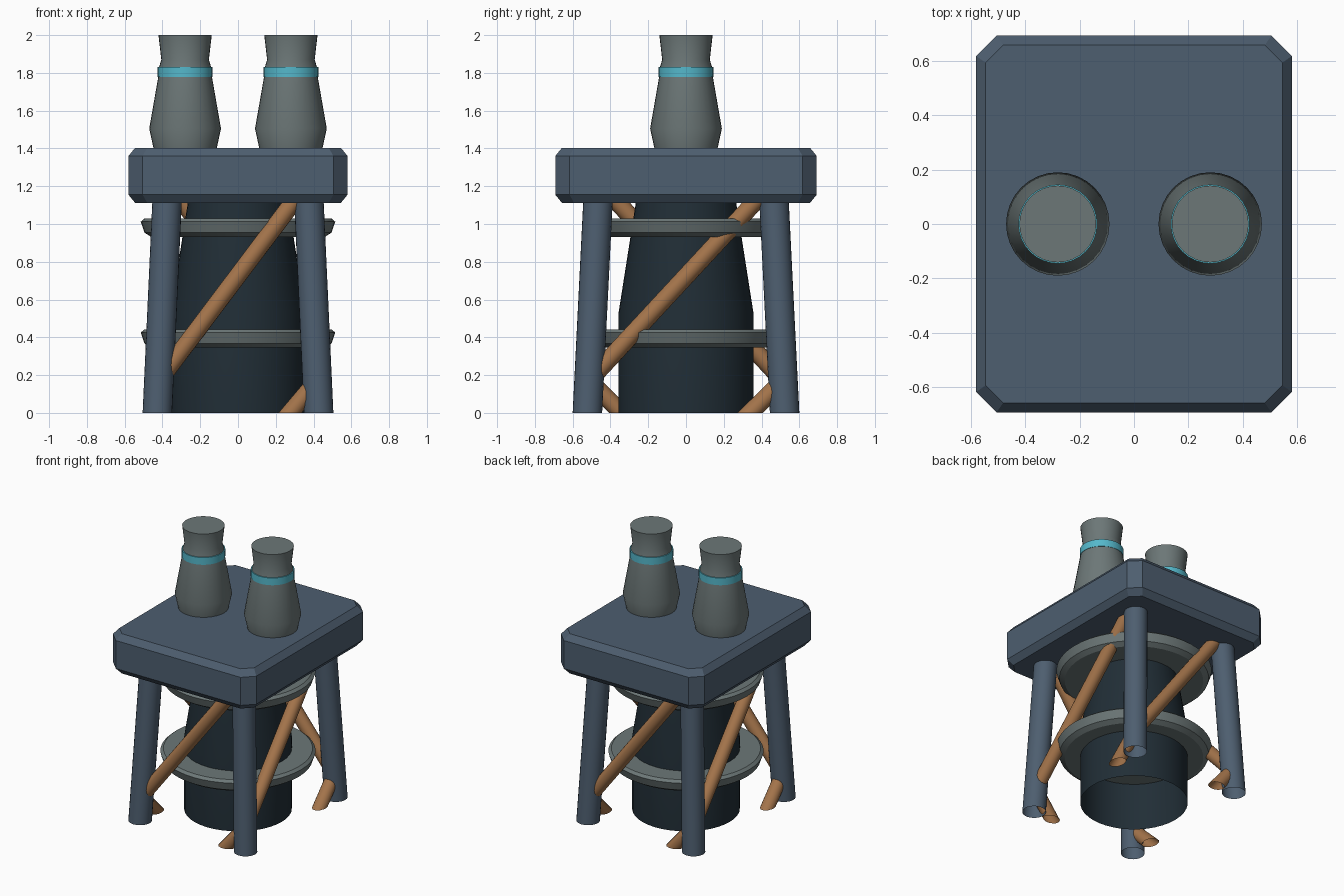
import bpy, bmesh, math
from mathutils import Vector

cube = bpy.data.objects.get("Cube")
if cube:
    bpy.data.objects.remove(cube, do_unlink=True)


def material(name, r, g, b):
    m = bpy.data.materials.new(name)
    m.use_nodes = True
    m.diffuse_color = (r, g, b, 1)
    node = next(n for n in m.node_tree.nodes if n.type == 'BSDF_PRINCIPLED')
    node.inputs["Base Color"].default_value = (r, g, b, 1)
    return m


slate = material("slate blue steel", 0.075, 0.112, 0.16)
dark = material("dark core", 0.015, 0.027, 0.037)
grey = material("grey metal", 0.15, 0.185, 0.185)
cyan = material("cyan band", 0.09, 0.48, 0.6)
copper = material("copper brace", 0.37, 0.175, 0.07)


def finish(bm, name, mat, smooth=True):
    bmesh.ops.recalc_face_normals(bm, faces=bm.faces)
    mesh = bpy.data.meshes.new(name)
    bm.to_mesh(mesh)
    bm.free()
    mesh.materials.append(mat)
    ob = bpy.data.objects.new(name, mesh)
    bpy.context.collection.objects.link(ob)
    if smooth:
        bpy.ops.object.select_all(action='DESELECT')
        ob.select_set(True)
        bpy.context.view_layer.objects.active = ob
        bpy.ops.object.shade_smooth_by_angle(angle=math.radians(30))
    return ob


def lathe(name, profile, mat, x=0, sides=32):
    """Revolve (radius, height) pairs about a vertical axis."""
    bm = bmesh.new()
    verts = [bm.verts.new((x + r, 0, z)) for r, z in profile]
    edges = [bm.edges.new(pair) for pair in zip(verts, verts[1:])]
    bmesh.ops.spin(bm, geom=verts + edges, cent=(x, 0, 0), axis=(0, 0, 1),
                   angle=math.tau, steps=sides)
    bmesh.ops.remove_doubles(bm, verts=bm.verts, dist=0.0005)
    return finish(bm, name, mat)


def tube(name, start, end, radius, mat, sides):
    """Round bar between two points, trimmed at the ground."""
    bm = bmesh.new()
    axis = end - start
    made = bmesh.ops.create_cone(bm, cap_ends=True, segments=sides, radius1=radius,
                                 radius2=radius, depth=axis.length)
    turn = axis.to_track_quat('Z', 'Y').to_matrix()
    bmesh.ops.rotate(bm, verts=made["verts"], matrix=turn)
    bmesh.ops.translate(bm, verts=made["verts"], vec=(start + end) / 2)
    bmesh.ops.bisect_plane(bm, geom=bm.verts[:] + bm.edges[:] + bm.faces[:],
                           plane_co=(0, 0, 0), plane_no=(0, 0, 1), clear_inner=True)
    return finish(bm, name, mat)


# Deck: stacked octagonal outlines make the chamfered slab
bm = bmesh.new()
rings = []
for z, inset in ((1.112, 0.035), (1.155, 0), (1.36, 0), (1.403, 0.035)):
    x, y = 0.58 - inset, 0.692 - inset
    cut = 0.075 - inset * 0.3
    outline = [(x, y - cut), (x - cut, y), (cut - x, y), (-x, y - cut),
               (-x, cut - y), (cut - x, -y), (x - cut, -y), (x, cut - y)]
    rings.append([bm.verts.new((px, py, z)) for px, py in outline])
for low, high in zip(rings, rings[1:]):
    for i in range(8):
        j = (i + 1) % 8
        bm.faces.new((low[i], low[j], high[j], high[i]))
bm.faces.new(rings[0])
bm.faces.new(rings[-1])
finish(bm, "deck", slate, smooth=False)

# Central core, open underneath
lathe("core", [(0.357, 0), (0.357, 0.53), (0.252, 1.2)], dark, sides=40)

# Collar discs around the core
for name, z in (("lower_collar", 0.345), ("upper_collar", 0.932)):
    lathe(name, [(0, z), (0.46, z), (0.495, z + 0.022), (0.515, z + 0.08),
                 (0.495, z + 0.097), (0, z + 0.097)], grey, sides=48)

# Stacks with cyan bands
for side, x in (("left", 0.28), ("right", -0.28)):
    lathe(side + "_stack", [(0.165, 1.39), (0.19, 1.505), (0.142, 1.78), (0.138, 1.83),
                            (0.126, 1.87), (0.141, 2.0), (0, 2.0)], grey, x)
    lathe(side + "_stack_band", [(0.13, 1.777), (0.145, 1.777), (0.145, 1.83),
                                 (0.13, 1.83)], cyan, x)


# Splayed legs and the diagonal braces that run round them
def leg_point(corner, z):
    sx, sy = corner
    return Vector((sx * (0.427 - 0.046 * z), sy * (0.522 - 0.05 * z), z))


corners = [(-1, -1), (1, -1), (1, 1), (-1, 1)]
names = ["front_right", "front_left", "back_left", "back_right"]
faces = ["front", "left", "back", "right"]
for i, corner in enumerate(corners):
    following = corners[(i + 1) % 4]
    tube(names[i] + "_leg", leg_point(corner, -0.2), leg_point(corner, 1.25),
         0.078, slate, 24)
    for level, low in (("upper", 0.17), ("lower", -0.88)):
        tube(faces[i] + "_" + level + "_brace", leg_point(corner, low),
             leg_point(following, low + 1.05), 0.047, copper, 16)
